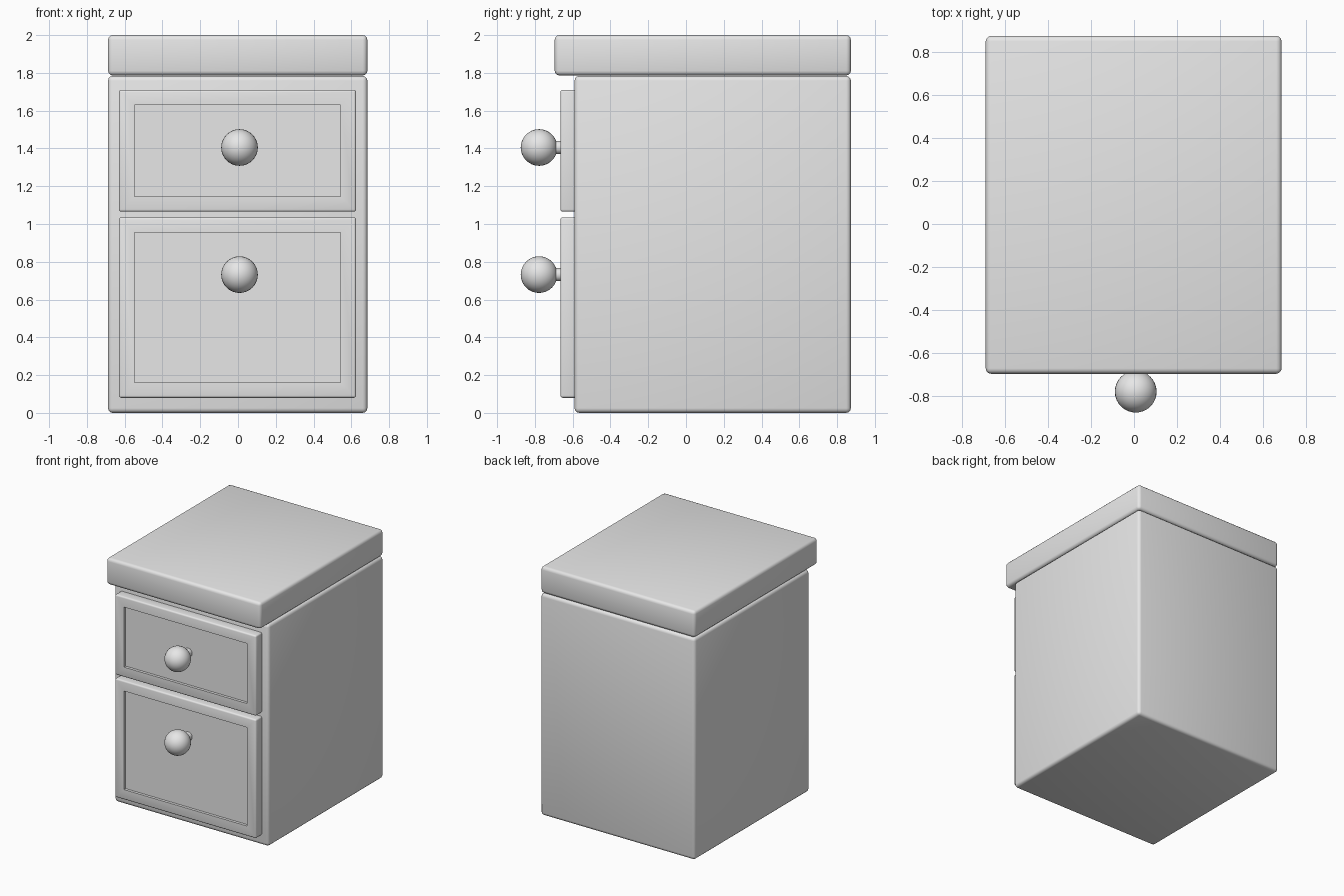
import bpy, bmesh, math
from mathutils import Matrix, Vector

cube = bpy.data.objects.get("Cube")
if cube:
    bpy.data.objects.remove(cube, do_unlink=True)

grey = bpy.data.materials.new("plain grey")
grey.use_nodes = True
colour = (0.8, 0.8, 0.8, 1)
grey.diffuse_color = colour
grey.node_tree.nodes["Principled BSDF"].inputs["Base Color"].default_value = colour


def finish(bm, name):
    """Turn a bmesh into a smooth shaded object with sharp edges kept."""
    mesh = bpy.data.meshes.new(name)
    bm.to_mesh(mesh)
    bm.free()
    mesh.materials.append(grey)
    obj = bpy.data.objects.new(name, mesh)
    bpy.context.collection.objects.link(obj)
    bpy.ops.object.select_all(action='DESELECT')
    obj.select_set(True)
    bpy.context.view_layer.objects.active = obj
    bpy.ops.object.shade_smooth_by_angle(angle=math.radians(40))
    return obj


def rounded_box(low, high, width):
    """Box between two corners with bevelled edges."""
    low, high = Vector(low), Vector(high)
    bm = bmesh.new()
    bmesh.ops.create_cube(bm, size=1)
    bmesh.ops.scale(bm, vec=high - low, verts=bm.verts)
    bmesh.ops.translate(bm, vec=(low + high) / 2, verts=bm.verts)
    bmesh.ops.bevel(bm, geom=bm.edges[:], offset=width, segments=3,
                    profile=0.5, affect='EDGES')
    return bm


def drawer_front(name, bottom, top):
    """Panel with a raised frame around a sunken centre."""
    width = 0.012
    bm = rounded_box((-0.63, -0.665, bottom), (0.625, -0.575, top), width)
    bm.normal_update()
    front = min(bm.faces, key=lambda f: f.calc_center_median().y)
    bmesh.ops.inset_region(bm, faces=[front], thickness=0.11 - width)
    # A second inset makes the upright walls of the recess
    walls = bmesh.ops.extrude_discrete_faces(bm, faces=[front])["faces"]
    bmesh.ops.translate(bm, vec=(0, 0.022, 0), verts=walls[0].verts)
    return finish(bm, name)


def knob(name, height):
    """Round knob on a short stem."""
    turn = Matrix.Rotation(math.pi / 2, 4, 'X')
    bm = bmesh.new()
    bmesh.ops.create_uvsphere(bm, u_segments=32, v_segments=16, radius=0.097,
                              matrix=Matrix.Translation((0.008, -0.778, height)) @ turn)
    bmesh.ops.create_cone(bm, cap_ends=True, segments=24, radius1=0.035,
                          radius2=0.035, depth=0.08,
                          matrix=Matrix.Translation((0.008, -0.675, height)) @ turn)
    return finish(bm, name)


# Carcass and overhanging top
finish(rounded_box((-0.688, -0.59, 0), (0.685, 0.873, 1.784), 0.025), "cabinet_body")
finish(rounded_box((-0.688, -0.695, 1.786), (0.685, 0.873, 2), 0.025), "cabinet_top")

# Two drawers, the lower one deeper
for label, bottom, top, knob_height in (("upper", 1.065, 1.71, 1.405),
                                        ("lower", 0.08, 1.035, 0.732)):
    drawer_front(label + "_drawer_front", bottom, top)
    knob(label + "_drawer_knob", knob_height)
